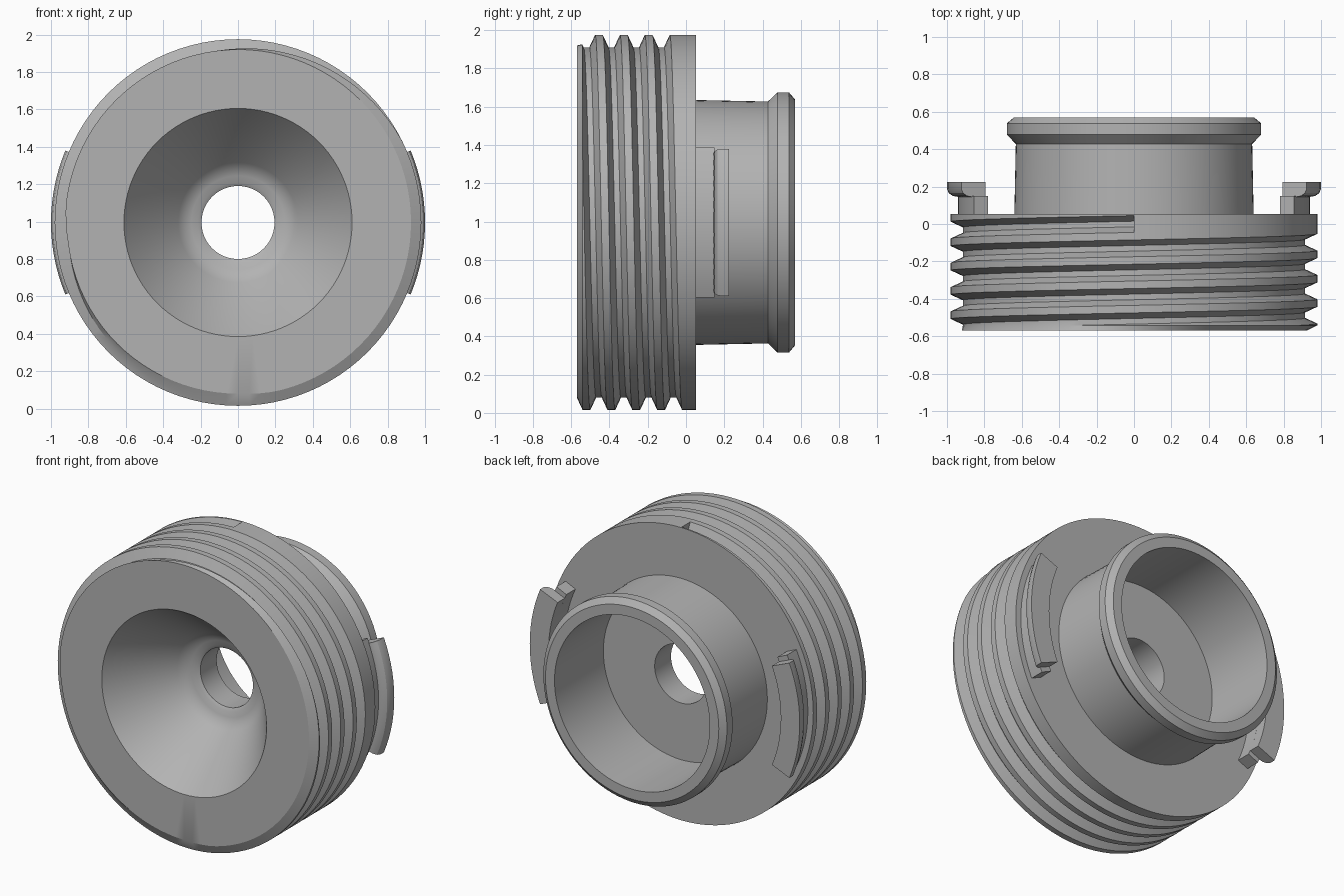
import bpy, bmesh, math

cube = bpy.data.objects.get("Cube")
if cube:
    bpy.data.objects.remove(cube, do_unlink=True)

AXIS_Z = 0.995
FRONT, BACK = -0.57, 0.053
CHAMFER = -0.542
CREST, ROOT = 0.98, 0.915
PITCH = 0.13
SEGMENTS = 96

grey = bpy.data.materials.new("plain_grey")
grey.use_nodes = True
grey.diffuse_color = (0.45, 0.45, 0.45, 1)
grey.node_tree.nodes["Principled BSDF"].inputs["Base Color"].default_value = grey.diffuse_color


def place(bm, r, y, a):
    """Vertex at radius r and depth y, angle a measured from the top towards +x."""
    return bm.verts.new((r * math.sin(a), y, AXIS_Z + r * math.cos(a)))


def bridge(bm, columns):
    """Skin neighbouring closed profile loops with quads."""
    for one, two in zip(columns, columns[1:]):
        n = len(one)
        for i in range(n):
            j = (i + 1) % n
            bm.faces.new((one[i], one[j], two[j], two[i]))


def finish(bm, name):
    bmesh.ops.remove_doubles(bm, verts=bm.verts, dist=0.0001)
    bmesh.ops.recalc_face_normals(bm, faces=bm.faces)
    mesh = bpy.data.meshes.new(name)
    bm.to_mesh(mesh)
    bm.free()
    obj = bpy.data.objects.new(name, mesh)
    bpy.context.collection.objects.link(obj)
    mesh.materials.append(grey)
    bpy.ops.object.select_all(action='DESELECT')
    obj.select_set(True)
    bpy.context.view_layer.objects.active = obj
    bpy.ops.object.shade_smooth_by_angle(angle=math.radians(25))
    return obj


def sweep(name, profile, start, end, steps, capped=False):
    """Revolve a closed (radius, depth) profile between two angles."""
    bm = bmesh.new()
    columns = [[place(bm, r, y, start + (end - start) * i / steps) for r, y in profile]
               for i in range(steps + 1)]
    bridge(bm, columns)
    if capped:
        bm.faces.new(columns[0])
        bm.faces.new(columns[-1])
    return finish(bm, name)


# Threaded collar with a funnel front and a centre hole
def groove_centres(a):
    return [PITCH * (a / math.tau - k) for k in range(5, 0, -1)]


def thread_radius(y, a):
    gap = min(abs(y - c) for c in groove_centres(a))
    t = min(max((gap - 0.015) / 0.03, 0), 1)
    return ROOT + (CREST - ROOT) * t


funnel = [(0.195, BACK), (0.195, -0.12), (0.215, -0.132), (0.25, -0.14),
          (0.285, -0.155), (0.32, -0.185), (0.61, FRONT)]
bm = bmesh.new()
columns = []
for i in range(SEGMENTS + 1):
    a = math.tau * i / SEGMENTS
    depths = [CHAMFER]
    for c in groove_centres(a):
        depths += [min(max(c + d, CHAMFER), BACK) for d in (-0.045, -0.015, 0.015, 0.045)]
    depths.append(BACK)
    outline = funnel + [(min(0.925, thread_radius(FRONT, a)), FRONT)]
    outline += [(thread_radius(y, a), y) for y in depths]
    columns.append([place(bm, r, y, a) for r, y in outline])
bridge(bm, columns)
# Wall where the thread groove stops
bm.faces.new(columns[-1][-6:])
finish(bm, "threaded_collar")

# Rear neck with its bevelled rim
neck = [(0.575, 0.04), (0.64, 0.04), (0.632, 0.428), (0.68, 0.478),
        (0.68, 0.538), (0.642, 0.57), (0.575, 0.57)]
sweep("rear_neck", neck, 0, math.tau, SEGMENTS)

# Hooked clips, one on each side
stem = [(0.86, 0.04), (0.94, 0.04), (0.94, 0.15), (0.86, 0.15)]
hook = [(0.86, 0.145), (0.94, 0.145), (0.968, 0.15), (0.99, 0.165),
        (1.0, 0.188), (1.0, 0.225), (0.86, 0.225)]
for side, middle in (("left", math.pi / 2), ("right", -math.pi / 2)):
    for part, profile, half in (("stem", stem, 0.43), ("hook", hook, 0.395)):
        sweep(f"{side}_clip_{part}", profile, middle - half, middle + half, 14, True)
